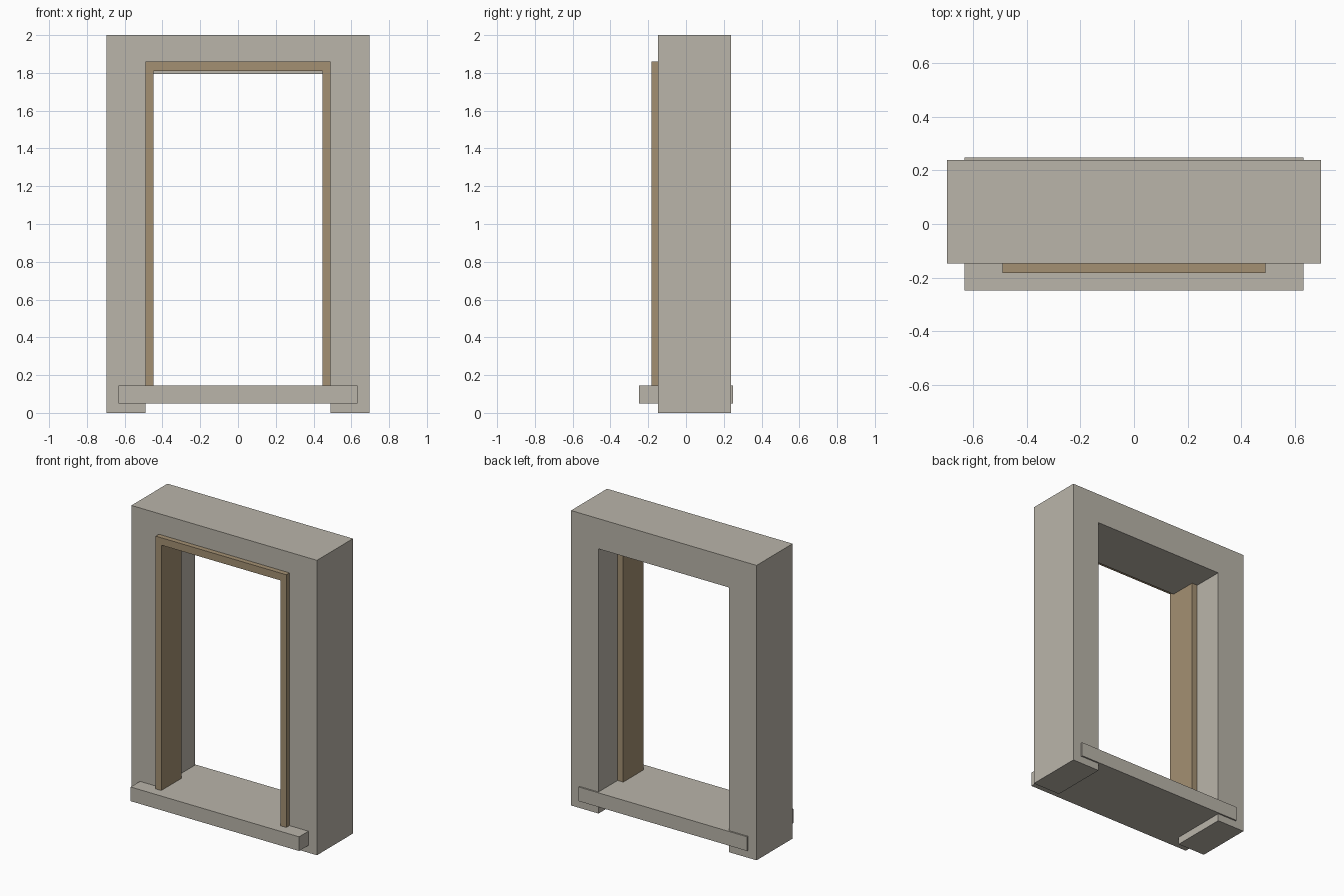
import bpy
import bmesh
from mathutils import Vector

if "Cube" in bpy.data.objects:
    bpy.data.objects.remove(bpy.data.objects["Cube"])


def material(name, color):
    mat = bpy.data.materials.new(name)
    mat.diffuse_color = (*color, 1)
    mat.use_nodes = True
    mat.node_tree.nodes["Principled BSDF"].inputs["Base Color"].default_value = mat.diffuse_color
    return mat


def box(name, x, y, z, mat):
    """Axis-aligned box from (min, max) pairs."""
    lo, hi = (Vector(c) for c in zip(x, y, z))
    bm = bmesh.new()
    bmesh.ops.create_cube(bm, size=1)
    for v in bm.verts:
        v.co = Vector(lo[i] + (v.co[i] + 0.5) * (hi[i] - lo[i]) for i in range(3))
    mesh = bpy.data.meshes.new(name)
    bm.to_mesh(mesh)
    bm.free()
    mesh.materials.append(mat)
    obj = bpy.data.objects.new(name, mesh)
    bpy.context.collection.objects.link(obj)
    return obj


stone = material("stone", (0.49, 0.46, 0.40))
wood = material("wood", (0.37, 0.28, 0.17))

OUTER, OPENING, INNER = 0.696, 0.49, 0.448   # half widths
WALL_Y = (-0.148, 0.238)
FRAME_Y = (-0.182, 0.033)
SILL_TOP, HEAD_BOTTOM, HEAD_TOP = 0.146, 1.81, 1.86

# Stone jambs and wooden posts on both sides
for side, s in (("left", -1), ("right", 1)):
    box(f"stone_jamb_{side}", sorted((s * OPENING, s * OUTER)), WALL_Y, (0, 2), stone)
    box(f"frame_post_{side}", sorted((s * INNER, s * OPENING)), FRAME_Y,
        (SILL_TOP, HEAD_TOP), wood)

# Stone lintel between the jambs, hiding most of the frame head
box("stone_lintel", (-OPENING, OPENING), WALL_Y, (1.795, 2), stone)
box("frame_head", (-INNER, INNER), FRAME_Y, (HEAD_BOTTOM, HEAD_TOP), wood)

# Sill running through the wall, proud at front and back
box("stone_sill", (-0.632, 0.632), (-0.248, 0.248), (0.05, SILL_TOP), stone)
